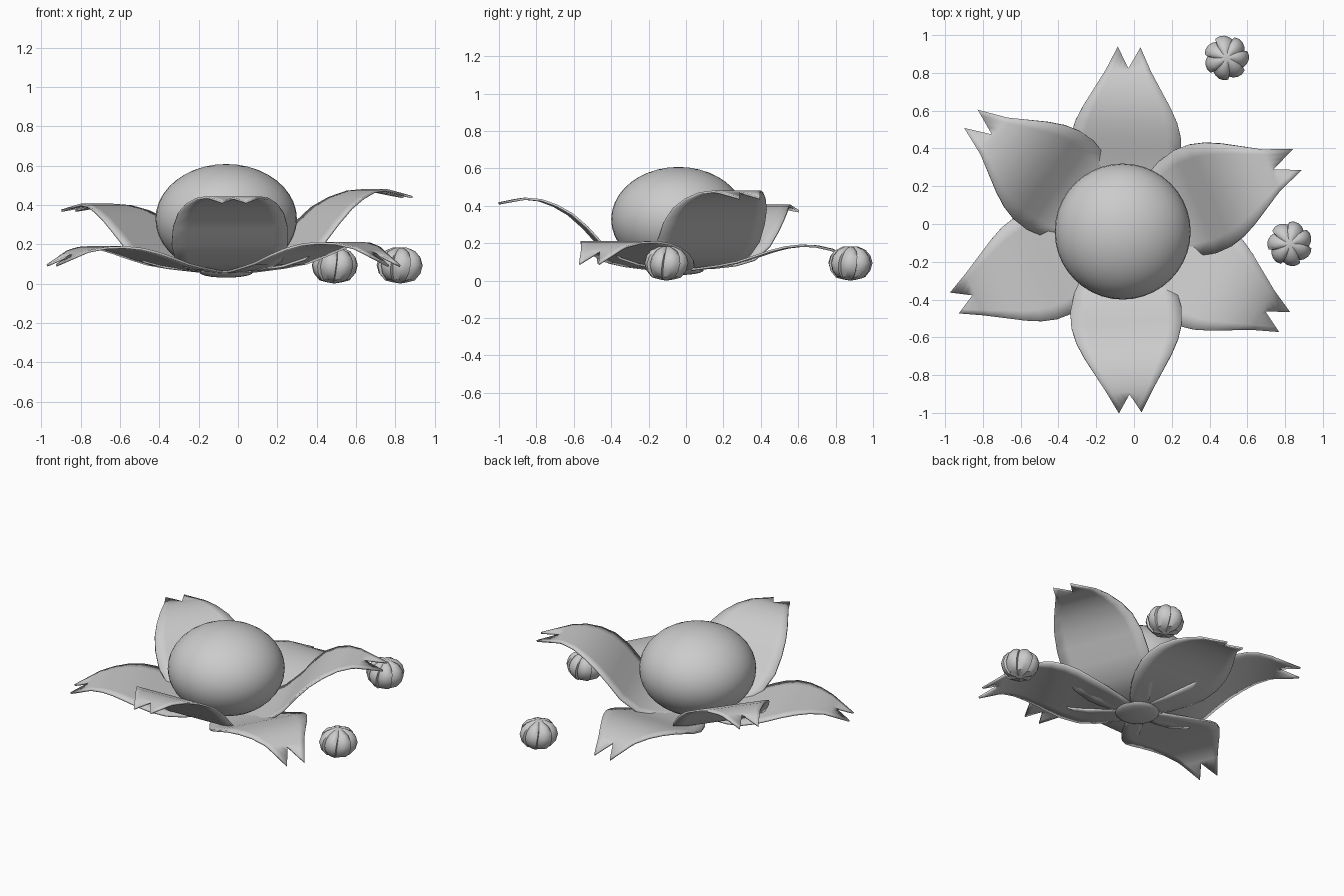
import bpy, bmesh, math
from mathutils import Vector

if "Cube" in bpy.data.objects:
    bpy.data.objects.remove(bpy.data.objects["Cube"])

CX, CY = -0.06, -0.04          # flower centre


def interp(pts, x):
    for (a, b), (c, d) in zip(pts, pts[1:]):
        if x <= c:
            return b + (d - b) * (x - a) / (c - a)
    return pts[-1][1]


def finish(bm, name, angle):
    bmesh.ops.recalc_face_normals(bm, faces=bm.faces)
    me = bpy.data.meshes.new(name)
    bm.to_mesh(me)
    bm.free()
    ob = bpy.data.objects.new(name, me)
    bpy.context.collection.objects.link(ob)
    bpy.ops.object.select_all(action='DESELECT')
    ob.select_set(True)
    bpy.context.view_layer.objects.active = ob
    bpy.ops.object.shade_smooth_by_angle(angle=math.radians(angle))
    return ob


def ellipsoid(name, loc, rx, rz, seg, rings):
    bm = bmesh.new()
    bmesh.ops.create_uvsphere(bm, u_segments=seg, v_segments=rings, radius=1)
    for v in bm.verts:
        v.co = Vector((v.co.x * rx, v.co.y * rx, v.co.z * rz)) + Vector(loc)
    return finish(bm, name, 60)


# Half width and height along a petal
WIDTH = [(.04, .09), (.12, .15), (.22, .22), (.32, .27), (.42, .295), (.5, .292),
         (.58, .27), (.66, .232), (.74, .185), (.82, .138), (.85, .12)]
UPPER = [(.04, .065), (.15, .072), (.25, .09), (.34, .125), (.44, .215), (.53, .32),
         (.63, .39), (.74, .43), (.82, .438), (.88, .43), (1, .405)]
LOWER = [(.04, .055), (.2, .075), (.33, .10), (.49, .155), (.58, .178), (.66, .187),
         (.74, .183), (.82, .165), (.88, .135), (1, .075)]


def petal(name, angle, length, profile, lift):
    bm = bmesh.new()
    n, a = 8, math.radians(angle)
    rows = []
    for i, (r0, w) in enumerate(WIDTH + [(None, .06)]):
        row = []
        for j in range(n + 1):
            u = 2 * j / n - 1
            # last row forms the two-pointed notched tip
            r = r0 if r0 is not None else .862 + (length - .862) * abs(u)
            z = .06 + (interp(profile, r) - .06) * lift
            s = w * u
            row.append(bm.verts.new((CX + r * math.cos(a) - s * math.sin(a),
                                     CY + r * math.sin(a) + s * math.cos(a), z)))
        rows.append(row)
    for p, q in zip(rows, rows[1:]):
        for j in range(n):
            bm.faces.new((p[j], p[j + 1], q[j + 1], q[j]))
    ob = finish(bm, name, 50)
    m = ob.modifiers.new("thickness", 'SOLIDIFY')
    m.thickness = .012
    m.offset = 0


# Raised inner petals and drooping outer petals
petal("inner_petal_front", -87.6, .96, UPPER, 1.0)
petal("inner_petal_right", 22.4, 1.0, UPPER, 1.1)
petal("inner_petal_left", 143.4, 1.0, UPPER, .9)
petal("outer_petal_back", 88, .975, LOWER, 1.0)
petal("outer_petal_left", 203, .965, LOWER, .98)
petal("outer_petal_right", -29.2, .98, LOWER, 1.15)

# Round centre and the small cap under the petals
ellipsoid("flower_centre", (CX, CY, .328), .36, .28, 40, 20)
ellipsoid("base_cap", (CX, CY, .056), .135, .026, 24, 10)


# Small buds with overlapping pinwheel lobes
def bud(name, x, y, turn):
    bm = bmesh.new()
    lobes, sub = 7, 5
    prof = [(.035, .006), (.075, .016), (.102, .05), (.112, .09),
            (.102, .128), (.078, .158), (.04, .176)]
    rings = []
    for k, (r, z) in enumerate(prof):
        ring = []
        for i in range(lobes * sub):
            lobe, f = divmod(i, sub)
            f = f / (sub - 1)
            ang = (lobe + f * .94) / lobes * math.tau + turn + .05 * k
            rr = r * (.90 + .17 * math.sin(f * 2.2))
            ring.append(bm.verts.new((x + rr * math.cos(ang), y + rr * math.sin(ang),
                                      z + .006 * math.sin(f * math.pi))))
        rings.append(ring)
    n = lobes * sub
    for p, q in zip(rings, rings[1:]):
        for i in range(n):
            bm.faces.new((p[i], p[(i + 1) % n], q[(i + 1) % n], q[i]))
    for ring, z in ((rings[0], 0), (rings[-1], .184)):
        tip = bm.verts.new((x, y, z))
        for i in range(n):
            bm.faces.new((ring[i], ring[(i + 1) % n], tip))
    finish(bm, name, 40)


bud("bud_back", .49, .88, .2)
bud("bud_right", .825, -.105, .6)
